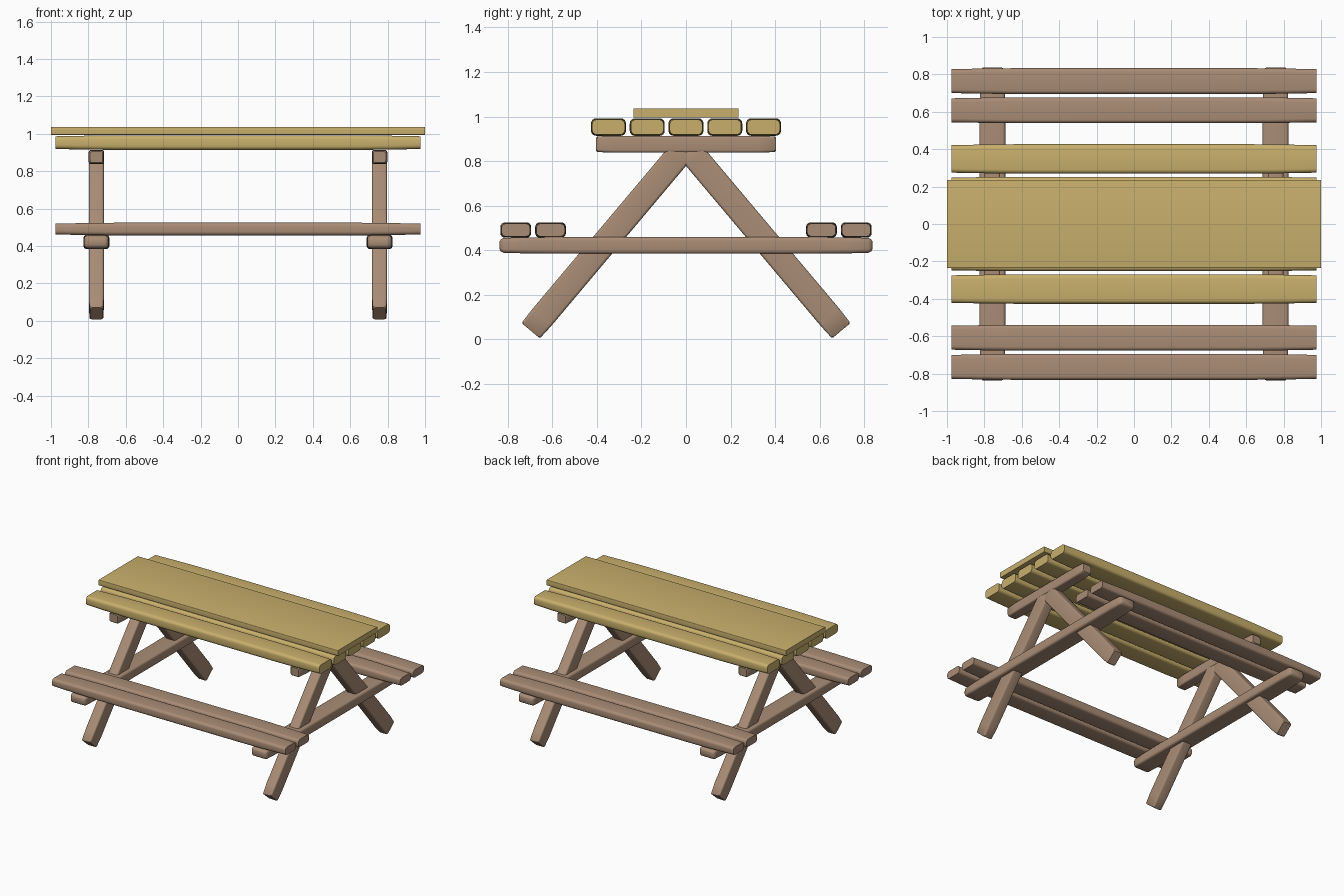
import bpy, bmesh, math
from mathutils import Matrix

cube = bpy.data.objects.get("Cube")
if cube:
    bpy.data.objects.remove(cube, do_unlink=True)


def material(name, rgb):
    mat = bpy.data.materials.new(name)
    mat.use_nodes = True
    colour = (*rgb, 1.0)
    mat.diffuse_color = colour
    mat.node_tree.nodes["Principled BSDF"].inputs["Base Color"].default_value = colour
    return mat


yellow = material("yellow_wood", (0.58, 0.43, 0.15))
brown = material("brown_wood", (0.40, 0.265, 0.18))

# End shapes: (distance from the end, inset of the section)
PLANK_END = [(0, 0.005), (0.16, 0.002), (0.34, 0)]
ROUND_END = [(0, 0.02), (0.006, 0.01), (0.02, 0.004), (0.1, 0.002), (0.3, 0)]
LEG_END = [(0, 0.008), (0.006, 0.003), (0.08, 0)]
FLAT_END = [(0, 0)]


def section(bm, x, width, height, radius, steps=4):
    """Ring of vertices: a rounded rectangle across the beam."""
    ring = []
    for corner, (sy, sz) in enumerate([(1, 1), (-1, 1), (-1, -1), (1, -1)]):
        for i in range(steps + 1):
            a = math.radians(90 * (corner + i / steps))
            ring.append(bm.verts.new((x,
                                      sy * (width / 2 - radius) + radius * math.cos(a),
                                      sz * (height / 2 - radius) + radius * math.sin(a))))
    return ring


def beam(name, size, location, mat, end, radius=0.02, tilt=None):
    """Rounded beam along x, or, when tilt is given, along y tilted about x."""
    length, width, height = size
    half = length / 2
    stations = [(-half + d, s) for d, s in end] + [(half - d, s) for d, s in reversed(end)]
    bm = bmesh.new()
    rings = [section(bm, x, width - 2 * s, height - 2 * s, radius) for x, s in stations]
    for a, b in zip(rings, rings[1:]):
        for i in range(len(a)):
            j = (i + 1) % len(a)
            bm.faces.new((a[i], a[j], b[j], b[i]))
    bm.faces.new(rings[0])
    bm.faces.new(rings[-1])
    bmesh.ops.recalc_face_normals(bm, faces=bm.faces)
    if tilt is not None:
        bm.transform(Matrix.Rotation(tilt, 4, 'X') @ Matrix.Rotation(math.pi / 2, 4, 'Z'))
    mesh = bpy.data.meshes.new(name)
    bm.to_mesh(mesh)
    bm.free()
    mesh.materials.append(mat)
    obj = bpy.data.objects.new(name, mesh)
    obj.location = location
    bpy.context.collection.objects.link(obj)
    bpy.ops.object.select_all(action='DESELECT')
    obj.select_set(True)
    bpy.context.view_layer.objects.active = obj
    bpy.ops.object.shade_smooth_by_angle(angle=math.radians(40))
    return obj


# Table top: five planks and the wide board laid over them
for i in range(-2, 3):
    beam(f"table_plank_{i + 3}", (1.95, 0.157, 0.078), (0, i * 0.174, 0.953),
         yellow, PLANK_END, 0.022)
beam("top_board", (2.0, 0.472, 0.042), (0, 0, 1.016), yellow, FLAT_END, 0.005)

# Benches: two planks on each side
for side, y_sign in (("back", 1), ("front", -1)):
    for part, y in (("inner", 0.608), ("outer", 0.764)):
        beam(f"{side}_{part}_seat_plank", (1.95, 0.138, 0.068), (0, y_sign * y, 0.491),
             brown, PLANK_END, 0.02)

# Trestles: seat beam, top support and a crossed pair of legs at each end
leg_angle = math.atan2(0.765, 0.644)
for end, x in (("left", 0.757), ("right", -0.757)):
    beam(f"{end}_seat_beam", (1.674, 0.138, 0.075), (x, 0, 0.422),
         brown, ROUND_END, 0.016, 0)
    beam(f"{end}_top_support", (0.808, 0.082, 0.076), (x, 0, 0.876),
         brown, LEG_END, 0.012, 0)
    for side, y_sign in (("back", 1), ("front", -1)):
        tilt = math.pi - leg_angle if y_sign > 0 else leg_angle
        beam(f"{end}_{side}_leg", (1.09, 0.08, 0.114), (x, y_sign * 0.346, 0.456),
             brown, LEG_END, 0.012, tilt)
